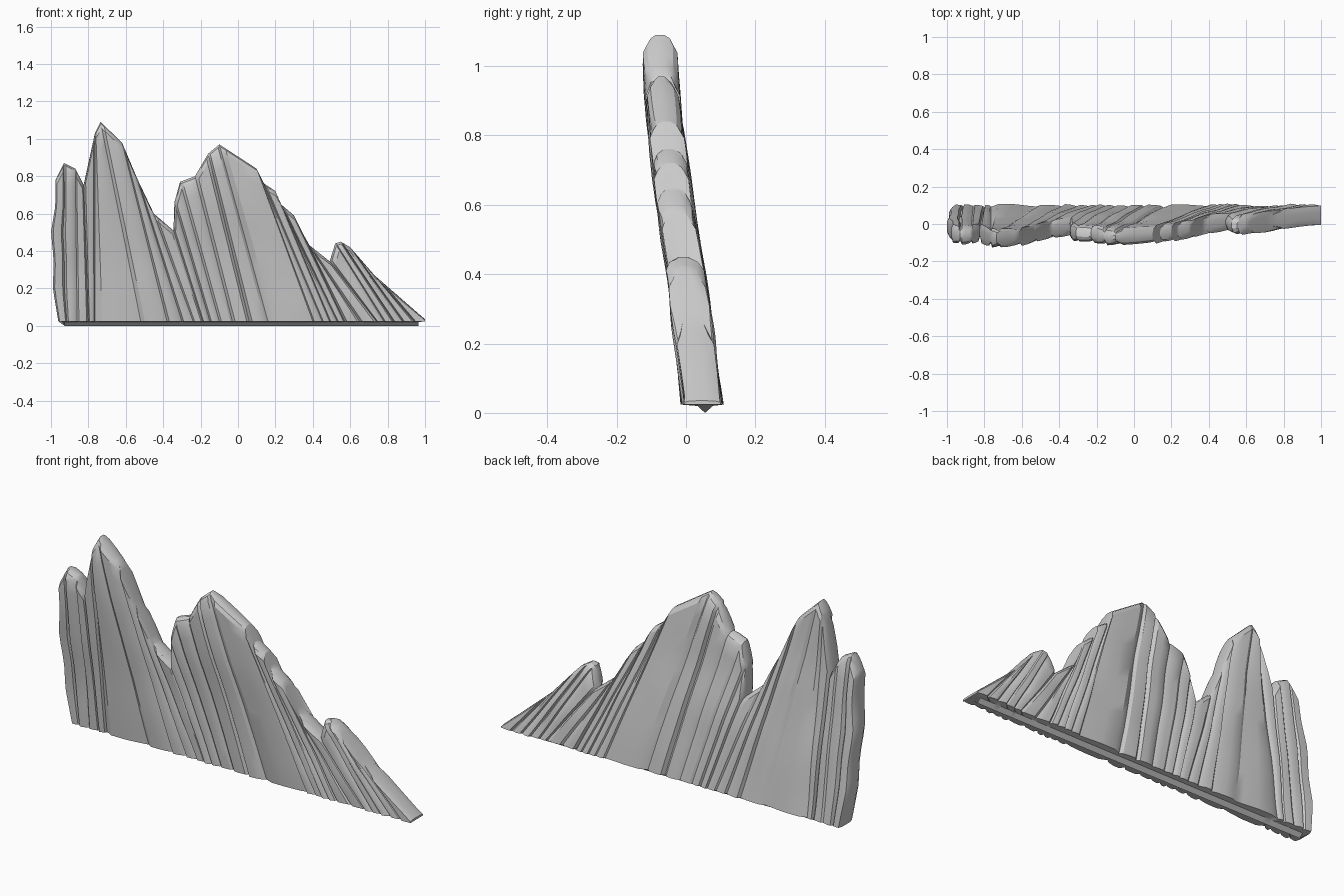
import bpy, bmesh, random
from mathutils import Vector, noise

if "Cube" in bpy.data.objects:
    bpy.data.objects.remove(bpy.data.objects["Cube"])

random.seed(4)

# Skyline points with the foot of the rock layer running down from each: (top x, top z, foot x)
LAYERS = [
    (-.975, .78, -.96), (-.93, .87, -.915), (-.87, .84, -.86), (-.825, .755, -.80),
    (-.765, 1.03, -.765), (-.735, 1.09, -.52), (-.62, .98, -.38), (-.54, .79, -.30),
    (-.45, .60, -.24), (-.345, .51, -.19), (-.34, .66, -.15), (-.31, .77, -.10),
    (-.23, .80, -.03), (-.16, .92, .06), (-.10, .97, .16), (.10, .84, .40),
    (.14, .76, .45), (.20, .72, .49), (.23, .65, .53), (.30, .59, .57),
    (.37, .44, .65), (.49, .345, .74), (.52, .44, .78), (.55, .45, .83),
    (.60, .42, .88), (.73, .27, .94), (1.0, .035, 1.0)]
LEFT_EDGE = [(.02, -.96), (.2, -.99), (.35, -.985), (.5, -1.0), (.65, -.975), (.8, -.975)]
LEAN = [(0, .05), (.2, .028), (.4, 0), (.6, -.03), (.8, -.056), (.95, -.070), (1.1, -.076)]
FOOT = .024
ROWS = 12


def sample(table, t):
    """Linear lookup in a table of (t, value) pairs."""
    for (a, va), (b, vb) in zip(table, table[1:]):
        if t <= b:
            return va + (vb - va) * max(0, (t - a) / (b - a))
    return table[-1][1]


def stations():
    """Columns across the slab, each with a ridge offset for front and back."""
    out = []
    for i, (a, b) in enumerate(zip(LAYERS, LAYERS[1:])):
        deep = .024 if i == 3 else random.uniform(.006, .015)
        high = random.uniform(.003, .009)
        for f, relief in ((0, -deep), (.16, high), (.5, high * .8), (.85, -.001)):
            p = [u + (v - u) * f for u, v in zip(a, b)]
            out.append((*p, relief, relief * random.uniform(.4, 1.0)))
    out.append((*LAYERS[-1], 0, 0))
    return out


def section(tx, tz, fx, front, back, first):
    """Closed ring of points: up the front, over the crest, down the back, keel."""
    height = tz - FOOT
    cap = min(.035 / height, .4)
    vs = [(1 - cap) * r / ROWS for r in range(ROWS + 1)] + [1 - cap * .3, 1]
    slim = [1] * (ROWS + 1) + [.75, .32]
    sides = {-1: [], 1: []}
    for v, s in zip(vs, slim):
        z = FOOT + height * v
        x = fx + (tx - fx) * v
        if first:
            x = sample(LEFT_EDGE, z)
        elif tx < -.9:
            k = (-.9 - tx) / .075
            x += k * (sample(LEFT_EDGE, z) - (-.96 - .015 * v))
        mid = sample(LEAN, z)
        for side, relief in ((-1, front), (1, back)):
            n = noise.noise(Vector((x * 5 + 3 * side, z * 4, side)))
            half = (.052 - .010 * z + relief + .009 * n) * s
            if first:
                half *= .72
            sides[side].append(Vector((x, mid + side * half, z)))
    # Shallow pointed keel under the foot
    kx = fx * .965
    keel = [Vector((kx, .074, .02)), Vector((kx, .055, 0)), Vector((kx, .033, .02))]
    return sides[-1] + sides[1][::-1] + keel


# Jagged, layered rock wall
bm = bmesh.new()
rings = [[bm.verts.new(p) for p in section(*s, i == 0)] for i, s in enumerate(stations())]
for a, b in zip(rings, rings[1:]):
    for j in range(len(a)):
        k = (j + 1) % len(a)
        bm.faces.new((a[j], b[j], b[k], a[k]))
for end in (rings[0], rings[-1]):
    # End faces run in strips between the front and back points
    n = ROWS + 3
    for j in range(n - 1):
        bm.faces.new((end[j], end[j + 1], end[2 * n - 2 - j], end[2 * n - 1 - j]))
    bm.faces.new((end[0], end[2 * n - 1], end[2 * n], end[2 * n + 1], end[2 * n + 2]))
bmesh.ops.recalc_face_normals(bm, faces=bm.faces)
mesh = bpy.data.meshes.new("rock_wall")
bm.to_mesh(mesh)
bm.free()
wall = bpy.data.objects.new("rock_wall", mesh)
bpy.context.collection.objects.link(wall)
bpy.context.view_layer.objects.active = wall
wall.select_set(True)
bpy.ops.object.shade_smooth_by_angle(angle=0.5)
